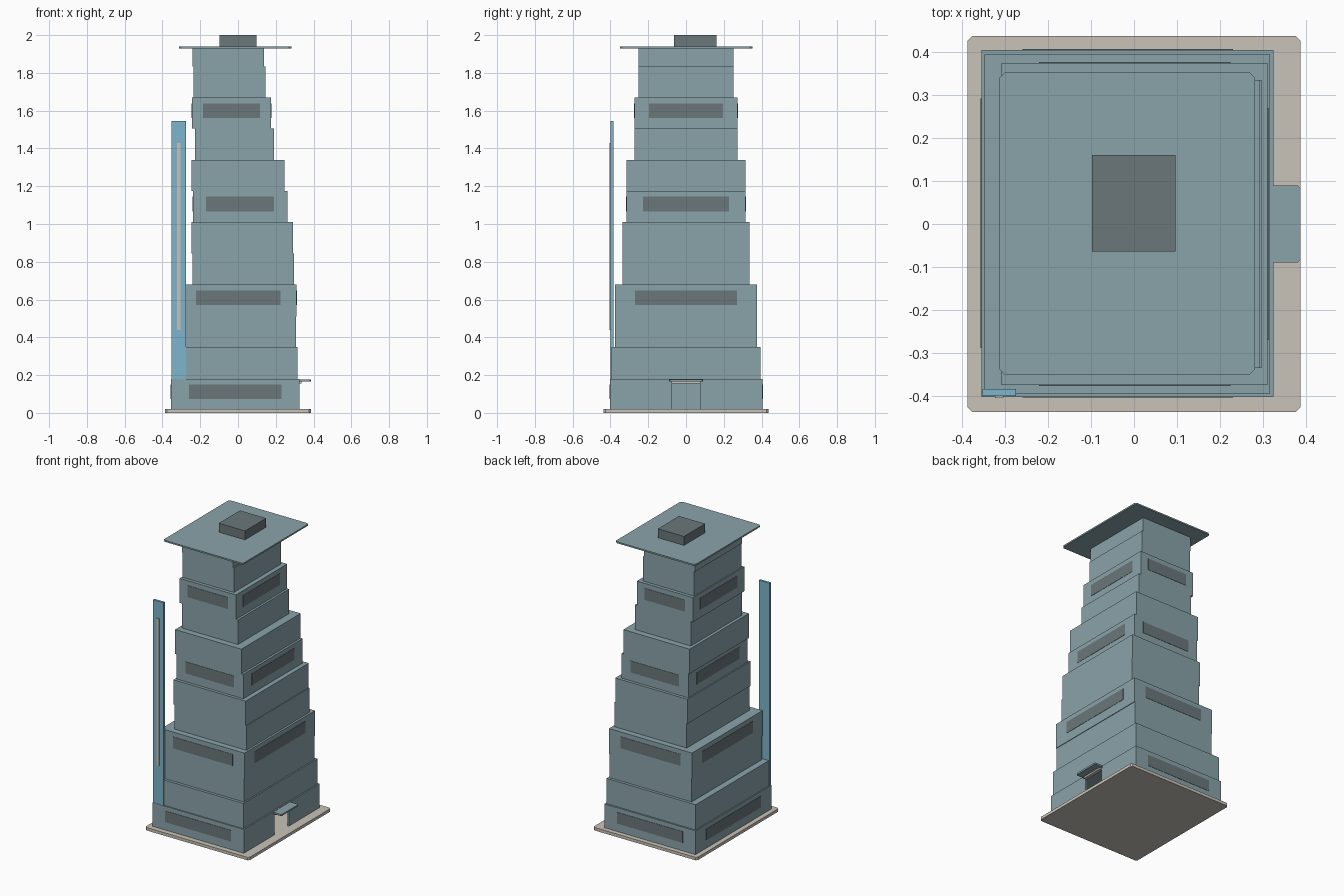
import bpy, bmesh

cube = bpy.data.objects.get("Cube")
if cube:
    bpy.data.objects.remove(cube)


def material(name, rgb):
    m = bpy.data.materials.new(name)
    m.use_nodes = True
    m.diffuse_color = (*rgb, 1)
    m.node_tree.nodes["Principled BSDF"].inputs["Base Color"].default_value = (*rgb, 1)
    return m


WALL = material("blue grey wall", (0.254, 0.367, 0.402))
DARK = material("dark glazing", (0.145, 0.185, 0.195))
STONE = material("pale stone", (0.584, 0.552, 0.479))
BLUE = material("sky blue fin", (0.205, 0.462, 0.597))


def box(name, xs, ys, zs, mat, corner=0):
    """Box between three ranges, with optional chamfered upright edges."""
    bm = bmesh.new()
    bmesh.ops.create_cube(bm, size=1)
    for v in bm.verts:
        v.co = [r[0] if c < 0 else r[1] for c, r in zip(v.co, (xs, ys, zs))]
    if corner:
        upright = [e for e in bm.edges
                   if abs(e.verts[0].co.z - e.verts[1].co.z) > 1e-5]
        bmesh.ops.bevel(bm, geom=upright, offset=corner, segments=1, affect='EDGES')
    mesh = bpy.data.meshes.new(name)
    bm.to_mesh(mesh)
    bm.free()
    mesh.materials.append(mat)
    ob = bpy.data.objects.new(name, mesh)
    bpy.context.collection.objects.link(ob)
    return ob


# Plinth
box("plinth", (-0.387, 0.387), (-0.437, 0.437), (0, 0.02), STONE, 0.01)

# Hollow ground floor with a doorway on the left side
X0, X1, Y0, Y1, T = -0.355, 0.325, -0.402, 0.405, 0.012
DOOR = 0.077
Z = (0.02, 0.18)
box("ground_front_wall", (X0, X1), (Y0, Y0 + T), Z, WALL)
box("ground_back_wall", (X0, X1), (Y1 - T, Y1), Z, WALL)
box("ground_right_wall", (X0, X0 + T), (Y0 + T, Y1 - T), Z, WALL)
box("ground_left_wall_front", (X1 - T, X1), (Y0 + T, -DOOR), Z, WALL)
box("ground_left_wall_back", (X1 - T, X1), (DOOR, Y1 - T), Z, WALL)
box("door_lintel", (X1 - T, X1), (-DOOR, DOOR), (0.165, 0.18), WALL)
box("ground_ceiling", (X0 + T, X1 - T), (Y0 + T, Y1 - T), (0.17, 0.18), WALL)
box("door_header", (X1 - T, X1 + 0.012), (-DOOR, DOOR), (0.156, 0.167), STONE)
box("door_canopy", (X1 - 0.005, 0.387), (-0.09, 0.09), (0.167, 0.178), WALL, 0.006)

# Stacked storeys: top height, right x, left x, half depth
STOREYS = [
    (0.35, -0.348, 0.316, 0.394), (0.51, -0.305, 0.307, 0.375),
    (0.68, -0.308, 0.311, 0.375), (0.845, -0.240, 0.297, 0.335),
    (1.01, -0.246, 0.292, 0.335), (1.175, -0.238, 0.261, 0.315),
    (1.34, -0.247, 0.246, 0.315), (1.505, -0.227, 0.190, 0.273),
    (1.67, -0.243, 0.175, 0.273), (1.835, -0.236, 0.145, 0.251),
    (1.932, -0.241, 0.137, 0.251),
]
base = 0.18
for i, (top, x0, x1, d) in enumerate(STOREYS):
    box(f"storey_{i + 2}", (x0, x1), (-d, d), (base, top), WALL)
    base = top


# Window bands as thin plates on every side
def windows(name, xs, ys, zs, left=True):
    def middle(r):
        c, h = (r[0] + r[1]) / 2, (r[1] - r[0]) * 0.36
        return c - h, c + h

    def skin(v):
        return v - 0.002, v + 0.002

    mx, my = middle(xs), middle(ys)
    box(name + "_front", mx, skin(ys[0]), zs, DARK)
    box(name + "_back", mx, skin(ys[1]), zs, DARK)
    box(name + "_right", skin(xs[0]), my, zs, DARK)
    if left:
        box(name + "_left", skin(xs[1]), my, zs, DARK)


windows("ground_windows", (X0, X1), (Y0, Y1), (0.074, 0.15), left=False)
for i, low in ((2, 0.571), (5, 1.067), (8, 1.56)):
    top, x0, x1, d = STOREYS[i]
    windows(f"windows_{i + 2}", (x0, x1), (-d, d), (low, low + 0.078), True)

# Roof slab and plant room
box("roof_slab", (-0.313, 0.282), (-0.35, 0.352), (1.93, 1.94), WALL, 0.012)
box("plant_room", (-0.098, 0.097), (-0.064, 0.161), (1.94, 2.0), DARK)

# Upright fin with its light strip
box("fin", (-0.353, -0.275), (-0.4, -0.384), (0.18, 1.545), BLUE)
box("fin_strip", (-0.323, -0.304), (-0.405, -0.399), (0.44, 1.43), STONE)
